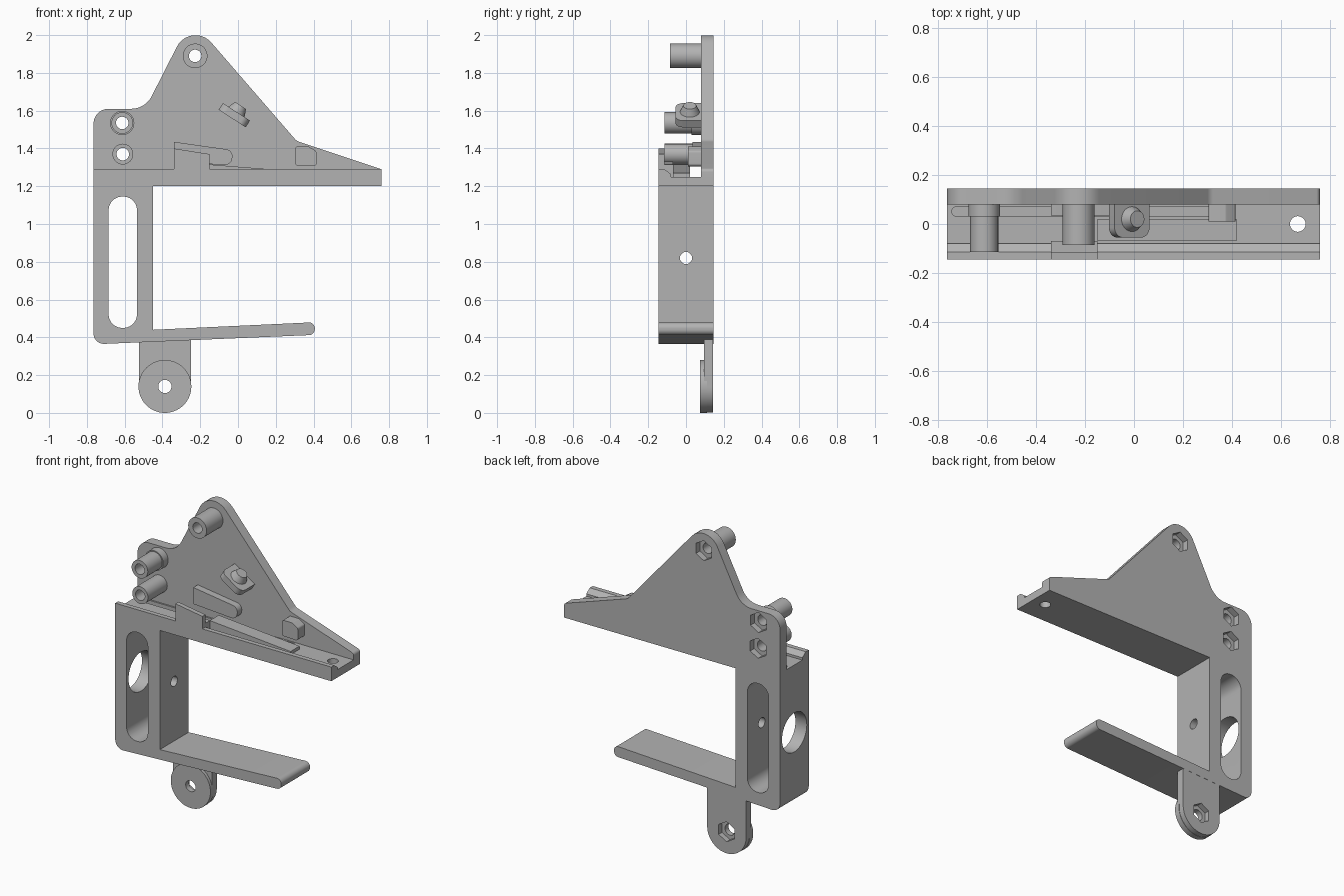
import bpy, bmesh, math
from mathutils import Vector, Matrix

cube = bpy.data.objects.get("Cube")
if cube:
    bpy.data.objects.remove(cube)

grey = bpy.data.materials.new("plain grey")
grey.use_nodes = True
COLOUR = (0.45, 0.45, 0.45, 1)
grey.diffuse_color = COLOUR
grey.node_tree.nodes["Principled BSDF"].inputs["Base Color"].default_value = COLOUR


def rounded(points, steps=10):
    """Outline from (u, v, radius) corners, each corner rounded by its radius."""
    out = []
    for i, (u, v, r) in enumerate(points):
        p = Vector((u, v))
        if r == 0:
            out.append(p)
            continue
        a = (Vector(points[i - 1][:2]) - p).normalized()
        b = (Vector(points[(i + 1) % len(points)][:2]) - p).normalized()
        half = a.angle(b) / 2
        centre = p + (a + b).normalized() * r / math.sin(half)
        start = p + a * r / math.tan(half) - centre
        sweep = start.angle_signed(p + b * r / math.tan(half) - centre)
        for k in range(steps + 1):
            out.append(centre + Matrix.Rotation(-sweep * k / steps, 2) @ start)
    return out


def ring(u, v, r, sides=40, turn=0):
    return [Vector((u + r * math.cos(turn + math.tau * k / sides),
                    v + r * math.sin(turn + math.tau * k / sides))) for k in range(sides)]


def prism(name, outline, lo, hi, axis="y", top=1.0):
    """Extrude an outline along an axis; top scales the outline at lo."""
    place = {"x": lambda u, v, w: (w, u, v),
             "y": lambda u, v, w: (u, w, v),
             "z": lambda u, v, w: (u, v, w)}[axis]
    mid = sum(outline, Vector((0, 0))) / len(outline)
    bm = bmesh.new()
    near = [bm.verts.new(place(*(mid + (p - mid) * top), lo)) for p in outline]
    far = [bm.verts.new(place(*p, hi)) for p in outline]
    bm.faces.new(near)
    bm.faces.new(far[::-1])
    for i in range(len(near)):
        j = (i + 1) % len(near)
        bm.faces.new((near[j], near[i], far[i], far[j]))
    bmesh.ops.recalc_face_normals(bm, faces=bm.faces)
    mesh = bpy.data.meshes.new(name)
    bm.to_mesh(mesh)
    bm.free()
    obj = bpy.data.objects.new(name, mesh)
    bpy.context.collection.objects.link(obj)
    mesh.materials.append(grey)
    return obj


def activate(obj):
    bpy.ops.object.select_all(action="DESELECT")
    obj.select_set(True)
    bpy.context.view_layer.objects.active = obj


def cut(obj, *cutters):
    for c in cutters:
        c.hide_render = True
        mod = obj.modifiers.new("cut", "BOOLEAN")
        mod.operation, mod.solver, mod.object = "DIFFERENCE", "EXACT", c
        activate(obj)
        bpy.ops.object.modifier_apply(modifier=mod.name)
        bpy.data.objects.remove(c)


def bolt_hole(obj, x, z, r, pocket=0.105):
    """Round through hole with a hexagonal nut pocket on the back."""
    cut(obj, prism("hole", ring(x, z, r), -0.3, 0.3),
        prism("nut_pocket", ring(x, z, 0.064, 6, math.pi / 6), pocket, 0.3))


F, B, P = -0.145, 0.145, 0.08   # front, back, front face of back plate
FLOOR = 1.25
parts = []

# C-shaped frame with slotted column, lower arm and tray floor
frame = prism("frame", rounded([
    (-0.765, 0.363, 0.055), (0.405, 0.413, 0.03), (0.408, 0.48, 0.03), (-0.45, 0.44, 0),
    (-0.45, 1.2, 0), (0.76, 1.2, 0), (0.76, FLOOR, 0), (-0.765, FLOOR, 0)]), F, B)
cut(frame,
    prism("slot", rounded([(-0.685, 0.45, 0.072), (-0.535, 0.45, 0.072),
                           (-0.535, 1.145, 0.072), (-0.685, 1.145, 0.072)]), -0.3, 0.3),
    prism("side_opening", ring(0, 0.82, 0.125), -0.9, -0.61, "x"),
    prism("side_hole", ring(0, 0.82, 0.032), -0.61, -0.3, "x"),
    prism("tray_hole", ring(0.67, 0, 0.032), 1.1, 1.4, "z"),
    prism("groove", rounded([(-0.745, 0.032, 0.018), (0.36, 0.032, 0.018),
                             (0.36, 0.07, 0.018), (-0.745, 0.07, 0.018)]), 1.228, 1.4, "z"))
parts.append(frame)

# Back plate
plate = prism("back_plate", rounded([
    (-0.765, FLOOR, 0), (0.76, FLOOR, 0), (0.76, 1.29, 0.02), (0.31, 1.44, 0.05),
    (-0.249, 2.085, 0.11), (-0.491, 1.61, 0.12), (-0.765, 1.61, 0.08)]), P, B)
PEGS = [("upper_peg", -0.227, 1.89, 0.065, -0.085),
        ("middle_peg", -0.613, 1.535, 0.057, -0.115),
        ("lower_peg", -0.61, 1.37, 0.055, -0.115)]
for name, x, z, r, front in PEGS:
    bolt_hole(plate, x, z, 0.033)
    peg = prism(name, ring(x, z, r), front, P)
    cut(peg, prism("bore", ring(x, z, 0.033), -0.3, 0.3))
    parts.append(peg)
flange = prism("middle_peg_flange", ring(-0.613, 1.535, 0.064), 0.03, P)
cut(flange, prism("bore", ring(-0.613, 1.535, 0.05), -0.3, 0.3))
parts += [plate, flange]

# Front lip of the tray, chamfered inwards
parts.append(prism("front_lip", [Vector(p) for p in (
    (F, FLOOR), (F, 1.29), (-0.115, 1.29), (-0.08, 1.265), (-0.08, FLOOR))], -0.765, 0.76, "x"))

# Raised stop on the lip, ramp in the tray, and guide rib on the plate
parts.append(prism("front_stop", rounded([
    (-0.34, FLOOR, 0), (-0.15, FLOOR, 0), (-0.15, 1.37, 0), (-0.34, 1.40, 0)]), F, -0.115))
parts.append(prism("inner_stop", rounded([
    (-0.34, FLOOR, 0), (-0.15, FLOOR, 0), (-0.15, 1.315, 0), (-0.34, 1.33, 0)]), -0.115, -0.07))
parts.append(prism("ramp", rounded([
    (-0.15, FLOOR, 0), (0.42, FLOOR, 0), (0.42, 1.27, 0), (-0.15, 1.315, 0)]), -0.07, 0.02))
parts.append(prism("guide_rib", rounded([
    (-0.34, 1.33, 0), (-0.04, 1.31, 0.038), (-0.02, 1.39, 0.038), (-0.34, 1.435, 0)]), 0.035, P))

# Small block on the plate
parts.append(prism("stop_block", rounded([
    (0.305, 1.31, 0.01), (0.415, 1.305, 0.015), (0.415, 1.385, 0.015), (0.375, 1.41, 0.015),
    (0.305, 1.41, 0.01)]), 0.01, P))

# Tilted shelf with a tapered button on top
tilt = Matrix.Translation((-0.02, 0, 1.575)) @ Matrix.Rotation(math.radians(33), 4, "Y")
shelf = prism("tilted_shelf", rounded([
    (-0.085, -0.055, 0.04), (0.085, -0.055, 0.04), (0.085, P, 0), (-0.085, P, 0)]),
    -0.02, 0.022, "z")
button = prism("shelf_button", ring(0, 0.02, 0.034), 0.022, 0.062, "z")
for v in button.data.vertices:
    if v.co.z < 0.04:
        v.co.x *= 1.5
        v.co.y = 0.02 + (v.co.y - 0.02) * 1.5
for obj in (shelf, button):
    obj.data.transform(tilt)
    parts.append(obj)

# Lower mounting ear with a raised disc
ear = prism("mounting_ear", rounded([
    (-0.525, 0.002, 0.137), (-0.25, 0.002, 0.137), (-0.25, 0.41, 0), (-0.525, 0.39, 0)]),
    0.095, B - 0.001)
disc = prism("ear_disc", ring(-0.387, 0.14, 0.14, 56), 0.075, 0.11)
bolt_hole(ear, -0.387, 0.14, 0.035, 0.11)
cut(disc, prism("hole", ring(-0.387, 0.14, 0.035), -0.3, 0.3))
parts += [ear, disc]

for obj in parts:
    activate(obj)
    bpy.ops.object.shade_smooth_by_angle(angle=math.radians(30))
